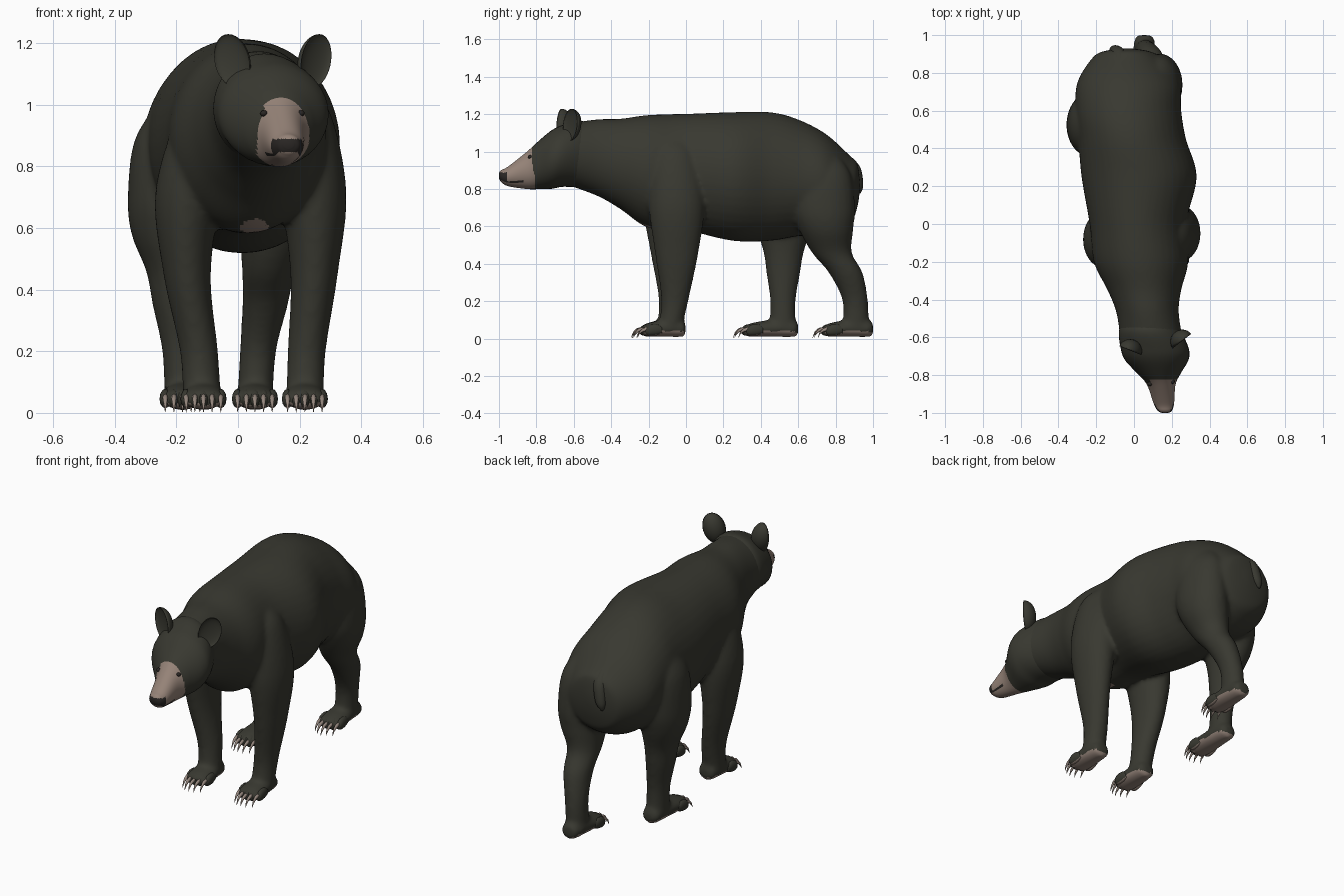
import bpy, bmesh, math
from mathutils import Matrix

if "Cube" in bpy.data.objects:
    bpy.data.objects.remove(bpy.data.objects["Cube"])


def material(name, rgb):
    m = bpy.data.materials.new(name)
    m.diffuse_color = (*rgb, 1)
    m.use_nodes = True
    m.node_tree.nodes["Principled BSDF"].inputs["Base Color"].default_value = m.diffuse_color
    return m


FUR = material("dark_fur", (0.040, 0.040, 0.030))
TAN = material("tan_muzzle", (0.30, 0.225, 0.185))
PAD = material("paw_pad", (0.28, 0.215, 0.18))
CLAW = material("claw", (0.30, 0.24, 0.205))
BLACK = material("nose_black", (0.022, 0.019, 0.017))


def finish(name, bm, mats):
    bmesh.ops.recalc_face_normals(bm, faces=bm.faces[:])
    me = bpy.data.meshes.new(name)
    bm.to_mesh(me)
    bm.free()
    for m in mats:
        me.materials.append(m)
    for p in me.polygons:
        p.use_smooth = True
    ob = bpy.data.objects.new(name, me)
    bpy.context.collection.objects.link(ob)
    return ob


def smooth_rows(rows, steps):
    """Catmull-Rom interpolation of the cross-section rows."""
    out = []
    for i in range(len(rows) - 1):
        four = (rows[max(i - 1, 0)], rows[i], rows[i + 1], rows[min(i + 2, len(rows) - 1)])
        for s in range(steps):
            t = s / steps
            out.append([0.5 * (2 * q + (r - p) * t + (2 * p - 5 * q + 4 * r - w) * t * t
                               + (3 * q - p - 3 * r + w) * t ** 3) for p, q, r, w in zip(*four)])
    return out + [list(rows[-1])]


def loft(name, rows, axis, n=24, steps=4, mats=(FUR,), rule=None, tip=0):
    """Rows are (position, centre 1, centre 2, radius 1, radius 2) along y or z."""
    bm = bmesh.new()
    rings = []
    for t, c1, c2, r1, r2 in smooth_rows(rows, steps):
        ring = []
        for k in range(n):
            a = math.tau * k / n
            u = c1 + max(r1, 0.001) * math.cos(a)
            v = c2 + max(r2, 0.001) * math.sin(a)
            ring.append(bm.verts.new((u, t, v) if axis == "y" else (u, v, t)))
        rings.append(ring)
    for r0, r1 in zip(rings, rings[1:]):
        for k in range(n):
            f = bm.faces.new((r0[k], r0[(k + 1) % n], r1[(k + 1) % n], r1[k]))
            if rule:
                f.material_index = rule(f.calc_center_median(), 360 * (k + 0.5) / n)
    bm.faces.new(rings[0])
    bm.faces.new(rings[-1]).material_index = tip
    return finish(name, bm, mats)


# Torso and neck
parts = [loft("torso", [
    (0.930, -0.04, 0.82, 0.02, 0.03), (0.915, -0.04, 0.82, 0.12, 0.12),
    (0.88, -0.04, 0.80, 0.18, 0.175), (0.75, -0.03, 0.825, 0.27, 0.268),
    (0.60, -0.03, 0.86, 0.28, 0.312), (0.45, -0.01, 0.867, 0.285, 0.344),
    (0.25, 0.027, 0.867, 0.305, 0.344), (0.0, 0.02, 0.89, 0.255, 0.312),
    (-0.20, 0.037, 0.894, 0.25, 0.302), (-0.35, 0.055, 0.934, 0.195, 0.242),
    (-0.47, 0.072, 0.967, 0.165, 0.206), (-0.62, 0.095, 0.985, 0.166, 0.168)], "y", 40, 6)]


# Head with tan muzzle, black nose and mouth line
def head_rule(c, ang):
    if c.y < -0.955 and 0.846 < c.z < 0.889:
        return 2
    if c.y < -0.87 and (320 < ang < 330 or 210 < ang < 220):
        return 2
    edge = -0.81 if c.z < 0.93 else -0.822
    side = 0.085 - 0.32 * max(0, c.z - 0.92)
    return int(c.y < edge and abs(c.x - 0.147) < side)


loft("head", [
    (-0.50, 0.075, 0.98, 0.13, 0.16), (-0.57, 0.085, 0.988, 0.165, 0.178),
    (-0.66, 0.11, 0.977, 0.18, 0.165), (-0.72, 0.12, 0.957, 0.168, 0.156),
    (-0.79, 0.132, 0.927, 0.116, 0.128), (-0.85, 0.144, 0.90, 0.076, 0.10),
    (-0.95, 0.158, 0.868, 0.054, 0.053), (-0.988, 0.163, 0.869, 0.038, 0.032),
    (-1.0, 0.164, 0.871, 0.018, 0.014)], "y", 36, 10, (FUR, TAN, BLACK), head_rule, 2)


# Eyes and cupped ears
def ball(name, loc, scale, mat, yaw=0.0, roll=0.0, cup=False):
    bm = bmesh.new()
    bmesh.ops.create_uvsphere(bm, u_segments=24, v_segments=16, radius=1)
    for v in bm.verts:
        if cup and v.co.y < 0:
            v.co.y *= -0.3
    place = (Matrix.Translation(loc) @ Matrix.Rotation(yaw, 4, "Z")
             @ Matrix.Rotation(roll, 4, "Y") @ Matrix.Diagonal((*scale, 1)))
    bmesh.ops.transform(bm, matrix=place, verts=bm.verts[:])
    return finish(name, bm, (mat,))


for side, tag in ((-1, "right"), (1, "left")):
    ball(f"{tag}_eye", (0.144 + 0.060 * side, -0.84 + 0.006 * side, 0.972),
         (0.012, 0.012, 0.010), BLACK)
    ball(f"{tag}_ear", (0.117 + 0.137 * side, -0.645 + 0.025 * side, 1.143),
         (0.060, 0.060, 0.088), FUR, math.radians(30 * side + 8), math.radians(16 * side), True)

# Legs: height, outward offset, forward/back offset, radii; posed by spread and stride
FRONT = [(1.09, -0.06, 0.0, 0.04, 0.05), (0.98, -0.02, 0.0, 0.10, 0.125),
         (0.72, 0.027, 0.01, 0.108, 0.15), (0.45, 0.03, 0.01, 0.077, 0.115),
         (0.20, 0.006, 0.0, 0.062, 0.072), (0.04, 0.0, -0.03, 0.062, 0.065)]
BACK = [(1.0, 0.05, -0.19, 0.05, 0.08), (0.88, 0.075, -0.18, 0.105, 0.155),
        (0.70, 0.08, -0.17, 0.122, 0.168), (0.58, 0.07, -0.155, 0.117, 0.144),
        (0.46, 0.045, -0.125, 0.087, 0.107), (0.35, 0.033, -0.05, 0.074, 0.090),
        (0.20, 0.01, 0.0, 0.059, 0.068), (0.04, 0.0, 0.0, 0.058, 0.072)]


def leg(name, profile, side, x, y, spread, stride, lean):
    rows = [(z, x + side * spread * dx, y + stride * dy + lean * z, rx, ry)
            for z, dx, dy, rx, ry in profile]
    parts.append(loft(f"{name}_leg", rows, "z", 24, 6))


# Feet: sole, five toes with pads and five claws
def pad_rule(c, ang):
    return int(225 < ang < 315)


SOLE = [(0, 0.025, 0.05, 0.025), (0.05, 0.050, 0.053, 0.043), (0.3, 0.061, 0.056, 0.047),
        (0.65, 0.069, 0.052, 0.042), (0.88, 0.066, 0.045, 0.033), (0.96, 0.04, 0.042, 0.02)]
TOE = [(0.09, 0.046, 0.010, 0.016), (0.06, 0.048, 0.017, 0.030),
       (0.02, 0.044, 0.018, 0.028), (0.0, 0.039, 0.007, 0.010)]
TALON = [(0.02, 0.052, 0.009, 0.011), (-0.012, 0.046, 0.008, 0.010),
         (-0.033, 0.028, 0.005, 0.007), (-0.043, 0.004, 0.001, 0.002)]


def foot(name, cx, heel, toe):
    rows = [(heel + (toe - heel) * t, cx, z, rx, rz) for t, rx, z, rz in SOLE]
    parts.append(loft(f"{name}_foot", rows, "y", 24, 4))
    for i in range(-2, 3):
        x, y = cx + 0.028 * i, toe + 0.007 * i * i
        loft(f"{name}_toe_{i + 3}", [(y + d, x, *r) for d, *r in TOE],
             "y", 12, 3, (FUR, PAD), pad_rule)
        loft(f"{name}_claw_{i + 3}", [(y + d, x, *r) for d, *r in TALON], "y", 8, 3, (CLAW,))


leg("front_left", FRONT, 1, 0.217, -0.06, 1.0, 1, 0.0)
leg("front_right", FRONT, -1, -0.117, -0.065, 1.6, 1, -0.04)
leg("back_left", BACK, 1, 0.055, 0.905, 1.0, 1, 0.0)
leg("back_right", BACK, -1, -0.18, 0.515, 0.7, 0, 0.015)
foot("front_left", 0.217, -0.002, -0.245)
foot("front_right", -0.112, -0.012, -0.25)
foot("back_left", 0.055, 1.0, 0.72)
foot("back_right", -0.18, 0.60, 0.295)

# Fuse torso, legs and feet into one smooth skin
bm = bmesh.new()
for ob in parts:
    bm.from_mesh(ob.data)
    bpy.data.objects.remove(ob)
fused = finish("fused_parts", bm, ())
mod = fused.modifiers.new("fuse", "REMESH")
mod.mode, mod.voxel_size = "VOXEL", 0.012
mod = fused.modifiers.new("soften", "SMOOTH")
mod.factor, mod.iterations = 0.5, 8
skin = bpy.data.meshes.new_from_object(fused.evaluated_get(bpy.context.evaluated_depsgraph_get()))
bpy.data.objects.remove(fused)
skin.materials.clear()
for m in (FUR, TAN, PAD):
    skin.materials.append(m)
for p in skin.polygons:
    x, y, z = p.center
    p.use_smooth = True
    # chest patch, then soles
    if ((x - 0.055) / 0.045) ** 2 + ((z - 0.60) / 0.03) ** 2 < 1 and -0.32 < y < -0.14:
        p.material_index = 1
    elif z < 0.04 and p.normal.z < -0.35:
        p.material_index = 2
    else:
        p.material_index = 0
bpy.context.collection.objects.link(bpy.data.objects.new("body_and_legs", skin))

# Short hanging tail
loft("tail", [(0.99, -0.07, 0.84, 0.02, 0.02), (0.92, -0.08, 0.90, 0.034, 0.03),
              (0.82, -0.10, 0.922, 0.030, 0.025), (0.775, -0.112, 0.925, 0.008, 0.007)],
     "z", 16, 5)
